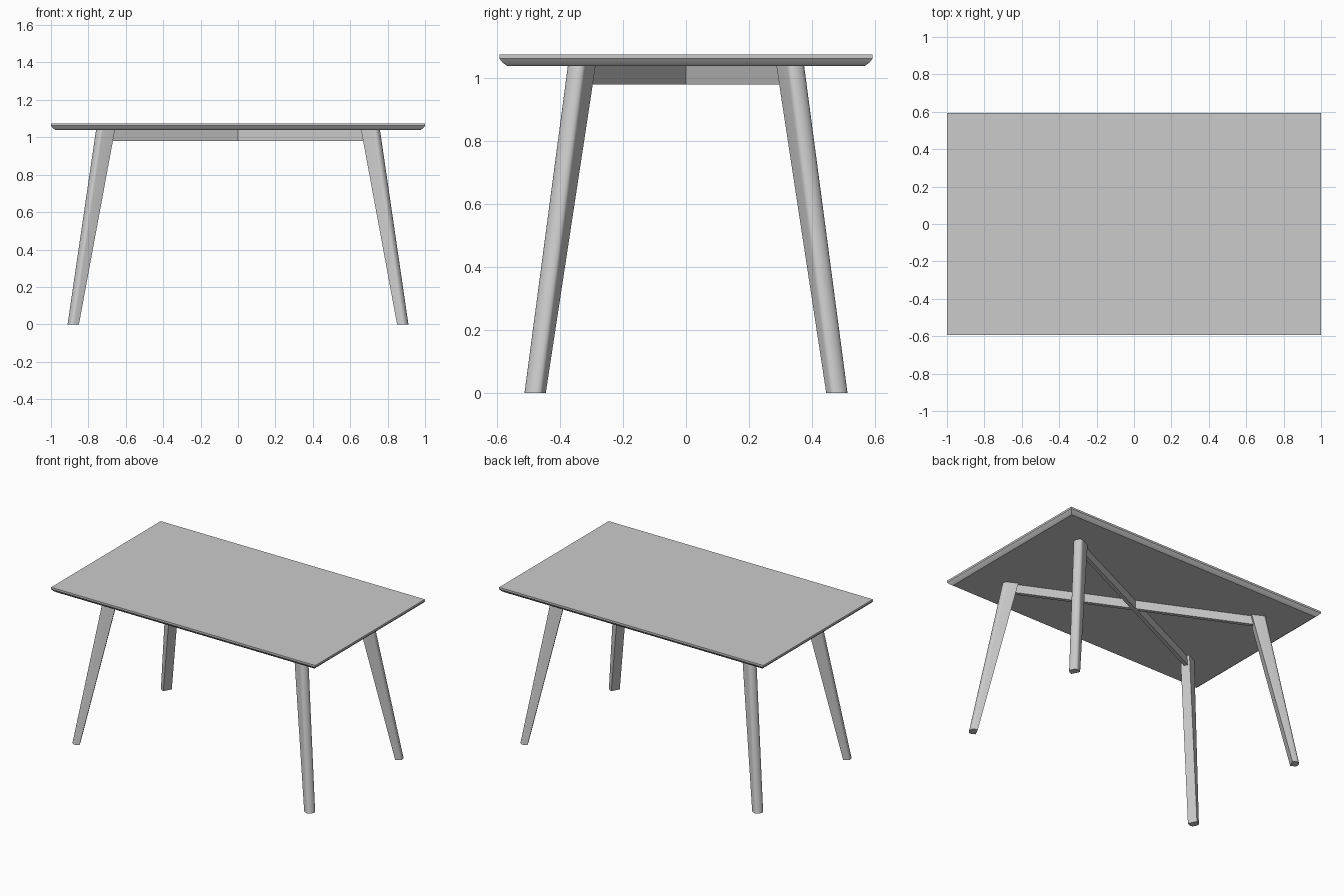
import bpy, bmesh, math

if "Cube" in bpy.data.objects:
    bpy.data.objects.remove(bpy.data.objects["Cube"])

grey = bpy.data.materials.new("warm_grey")
grey.diffuse_color = (0.6, 0.6, 0.6, 1)
grey.use_nodes = True
grey.node_tree.nodes["Principled BSDF"].inputs["Base Color"].default_value = grey.diffuse_color

TOP_Z, UNDER_Z, RAIL_Z = 1.075, 1.038, 0.98


def loft(name, rings, smooth_angle):
    """Skin a stack of closed rings and cap both ends."""
    bm = bmesh.new()
    loops = [[bm.verts.new(p) for p in ring] for ring in rings]
    n = len(loops[0])
    for a, b in zip(loops, loops[1:]):
        for i in range(n):
            j = (i + 1) % n
            bm.faces.new((a[i], a[j], b[j], b[i]))
    bm.faces.new(loops[0])
    bm.faces.new(loops[-1])
    bmesh.ops.recalc_face_normals(bm, faces=bm.faces[:])
    mesh = bpy.data.meshes.new(name)
    bm.to_mesh(mesh)
    bm.free()
    mesh.materials.append(grey)
    obj = bpy.data.objects.new(name, mesh)
    bpy.context.collection.objects.link(obj)
    bpy.ops.object.select_all(action='DESELECT')
    obj.select_set(True)
    bpy.context.view_layer.objects.active = obj
    bpy.ops.object.shade_smooth_by_angle(angle=math.radians(smooth_angle))
    return obj


def rectangle(hx, hy, z):
    return [(-hx, -hy, z), (hx, -hy, z), (hx, hy, z), (-hx, hy, z)]


# Tabletop with an undercut edge: (inset, height)
edge = [(0.025, UNDER_Z), (0.009, 1.050), (0, 1.062), (0, TOP_Z)]
loft("tabletop", [rectangle(1 - d, 0.5925 - d, z) for d, z in edge], 35)


# Tapered leg section: flat inner face and sides, rounded outer face
def leg_ring(inner, depth, z, sx, sy):
    half, bulge, angle = 0.03, 0.02, math.radians(27)
    c, s = math.cos(angle), math.sin(angle)
    section = [(0, -half)]
    for i in range(13):
        a = math.pi * (i / 12 - 0.5)
        section.append((depth - bulge + bulge * math.cos(a), half * math.sin(a)))
    section.append((0, half))
    return [(sx * (inner[0] + u * c - v * s), sy * (inner[1] + u * s + v * c), z)
            for u, v in section]


# Four splayed legs
for sy, depth_name in ((-1, "front"), (1, "back")):
    for sx, side in ((-1, "left"), (1, "right")):
        loft(f"{depth_name}_{side}_leg",
             [leg_ring((0.864, 0.472), 0.048, 0, sx, sy),
              leg_ring((0.672, 0.314), 0.093, UNDER_Z, sx, sy)], 35)

# Two crossing diagonal rails under the top, running into the legs
for sy, name in ((1, "diagonal_rail_a"), (-1, "diagonal_rail_b")):
    angle = sy * math.atan2(0.314, 0.672)
    rail = loft(name, [rectangle(0.76, 0.0125, RAIL_Z),
                       rectangle(0.76, 0.0125, UNDER_Z)], 30)
    rail.rotation_euler.z = angle
